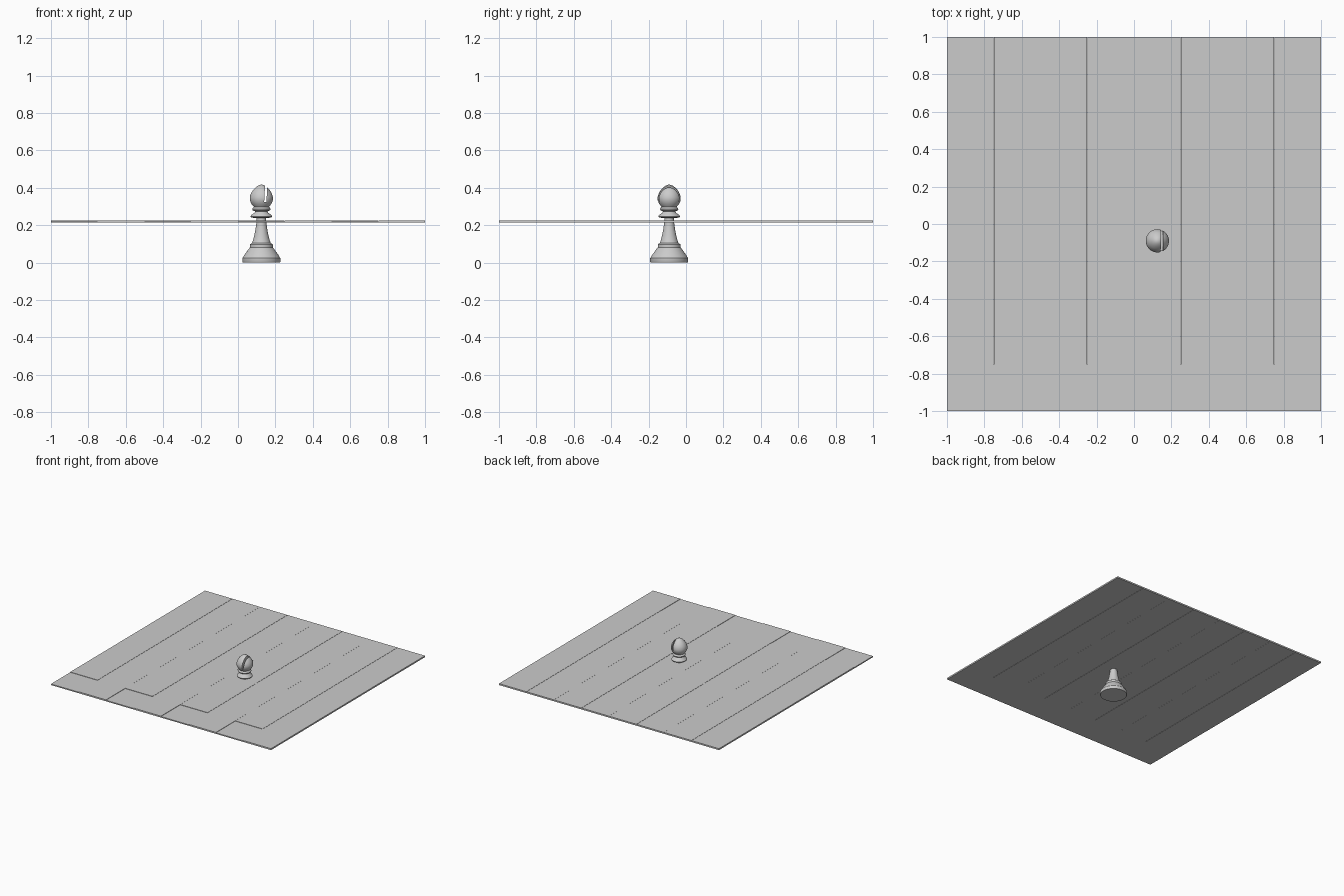
import bpy, bmesh
from math import radians
from mathutils import Matrix, Vector

old = bpy.data.objects.get("Cube")
if old:
    bpy.data.objects.remove(old, do_unlink=True)

SQ = 0.25                      # side of one square
BOTTOM, TOP, LOW = 0.214, 0.226, 0.223
CX, CY = 0.125, -0.09          # axis of the bishop

grey = bpy.data.materials.new("Plain grey")
grey.use_nodes = True
colour = (0.6, 0.6, 0.6, 1)
grey.diffuse_color = colour
grey.node_tree.nodes["Principled BSDF"].inputs["Base Color"].default_value = colour


def make_object(name, bm):
    mesh = bpy.data.meshes.new(name)
    bmesh.ops.recalc_face_normals(bm, faces=bm.faces)
    bm.to_mesh(mesh)
    bm.free()
    mesh.materials.append(grey)
    obj = bpy.data.objects.new(name, mesh)
    bpy.context.collection.objects.link(obj)
    return obj


def add_box(bm, lo, hi):
    lo, hi = Vector(lo), Vector(hi)
    size = Matrix.Diagonal((*(hi - lo), 1))
    bmesh.ops.create_cube(bm, size=1, matrix=Matrix.Translation((lo + hi) / 2) @ size)


# Board: long strips with hairline seams, and a front row of alternating heights
strips, front_row = bmesh.new(), bmesh.new()
for col in range(8):
    x0, x1 = -1 + col * SQ, -1 + (col + 1) * SQ
    left_gap = 0 if col == 0 else 0.001 if col % 2 else 0.0003
    right_gap = 0 if col == 7 else 0.0003 if col % 2 else 0.001
    add_box(strips, (x0 + left_gap, -1 + SQ, BOTTOM), (x1 - right_gap, 1, TOP))
    add_box(front_row, (x0, -1, BOTTOM), (x1, -1 + SQ, TOP if col % 2 else LOW))
make_object("board_strips", strips)
make_object("board_front_row", front_row)

# Bishop: turned profile as (radius, height)
PROFILE = [
    (0, 0), (0.099, 0), (0.102, 0.006), (0.102, 0.024), (0.097, 0.03),
    (0.092, 0.04), (0.08, 0.056), (0.07, 0.071), (0.061, 0.081),
    (0.061, 0.098), (0.05, 0.105), (0.045, 0.118), (0.038, 0.145),
    (0.032, 0.175), (0.027, 0.21), (0.025, 0.238),
    (0.054, 0.241), (0.058, 0.247), (0.054, 0.255), (0.037, 0.266),
    (0.033, 0.274), (0.046, 0.279), (0.049, 0.286), (0.045, 0.294),
    (0.04, 0.298), (0.053, 0.313), (0.061, 0.332), (0.062, 0.349),
    (0.056, 0.37), (0.044, 0.389), (0.03, 0.403), (0.018, 0.412),
    (0.008, 0.416), (0, 0.417),
]
bm = bmesh.new()
verts = [bm.verts.new((r, 0, z)) for r, z in PROFILE]
edges = [bm.edges.new(pair) for pair in zip(verts, verts[1:])]
bmesh.ops.spin(bm, geom=verts + edges, cent=(0, 0, 0), axis=(0, 0, 1),
               angle=radians(360), steps=48, use_merge=True)
bmesh.ops.remove_doubles(bm, verts=bm.verts, dist=0.00005)
bishop = make_object("bishop", bm)
bishop.location = (CX, CY, 0)

# Slit through the head
bm = bmesh.new()
add_box(bm, (-0.006, -0.1, 0), (0.006, 0.1, 0.15))
cutter = make_object("slit_cutter", bm)
cutter.location = (CX + 0.021, CY, 0.325)
cutter.rotation_euler.y = radians(3)
cutter.hide_render = True
cutter.hide_viewport = True
cut = bishop.modifiers.new("Slit", 'BOOLEAN')
cut.operation = 'DIFFERENCE'
cut.solver = 'EXACT'
cut.object = cutter

# Bake the cut, remove the cutter and smooth the turned surface
bpy.context.view_layer.update()
graph = bpy.context.evaluated_depsgraph_get()
baked = bpy.data.meshes.new_from_object(bishop.evaluated_get(graph))
bishop.modifiers.clear()
bishop.data = baked
bpy.data.objects.remove(cutter, do_unlink=True)
bpy.ops.object.select_all(action='DESELECT')
bishop.select_set(True)
bpy.context.view_layer.objects.active = bishop
bpy.ops.object.shade_smooth_by_angle(angle=radians(35))
